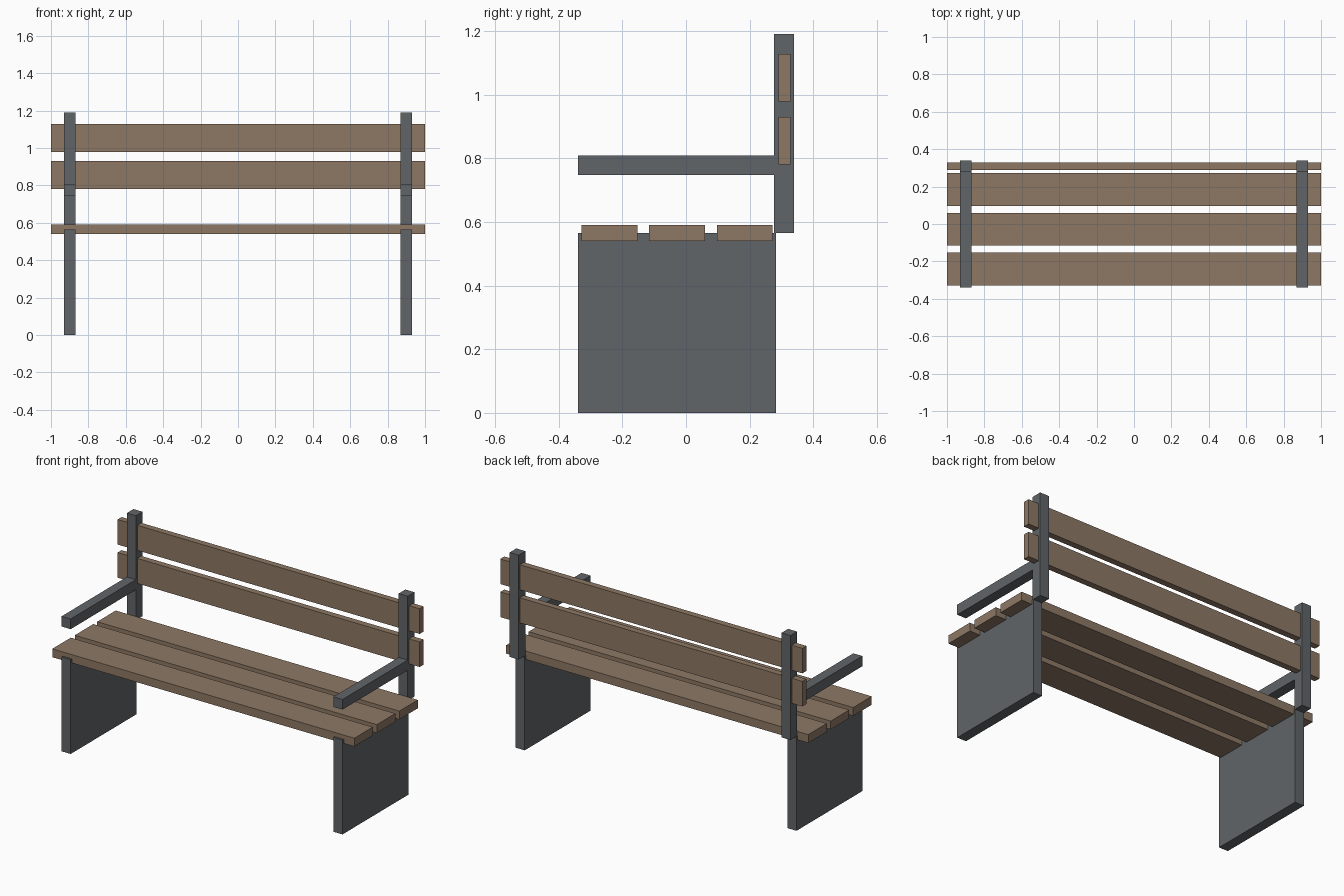
import bpy
from mathutils import Vector

if "Cube" in bpy.data.objects:
    bpy.data.objects.remove(bpy.data.objects["Cube"], do_unlink=True)


def make_material(name, rgb):
    mat = bpy.data.materials.new(name)
    mat.use_nodes = True
    color = (*rgb, 1.0)
    mat.diffuse_color = color
    bsdf = next(n for n in mat.node_tree.nodes if n.type == "BSDF_PRINCIPLED")
    bsdf.inputs["Base Color"].default_value = color
    return mat


wood = make_material("brown_wood", (0.27, 0.19, 0.13))
metal = make_material("grey_metal", (0.12, 0.13, 0.14))


def box(name, x, y, z, mat):
    """Box spanning the given (low, high) ranges."""
    low, high = Vector((x[0], y[0], z[0])), Vector((x[1], y[1], z[1]))
    bpy.ops.mesh.primitive_cube_add(size=1, location=(low + high) / 2)
    obj = bpy.context.object
    obj.name = name
    obj.scale = high - low
    bpy.ops.object.transform_apply(location=False, rotation=False, scale=True)
    obj.data.materials.append(mat)
    return obj


FULL = (-1.0, 1.0)

# Seat slats
for i, name in enumerate(("front", "middle", "rear")):
    y = -0.328 + i * 0.2125
    box(f"seat_slat_{name}", FULL, (y, y + 0.175), (0.54, 0.59), wood)

# Backrest slats
for name, z in (("lower", 0.78), ("upper", 0.978)):
    box(f"back_slat_{name}", FULL, (0.29, 0.328), (z, z + 0.15), wood)

# End frames: leg panel, back post and armrest on each side
for side, sign in (("left", 1), ("right", -1)):
    x = sorted((sign * 0.87, sign * 0.93))
    box(f"leg_panel_{side}", x, (-0.34, 0.283), (0.0, 0.565), metal)
    box(f"back_post_{side}", x, (0.277, 0.34), (0.565, 1.19), metal)
    box(f"armrest_{side}", x, (-0.34, 0.277), (0.747, 0.808), metal)
